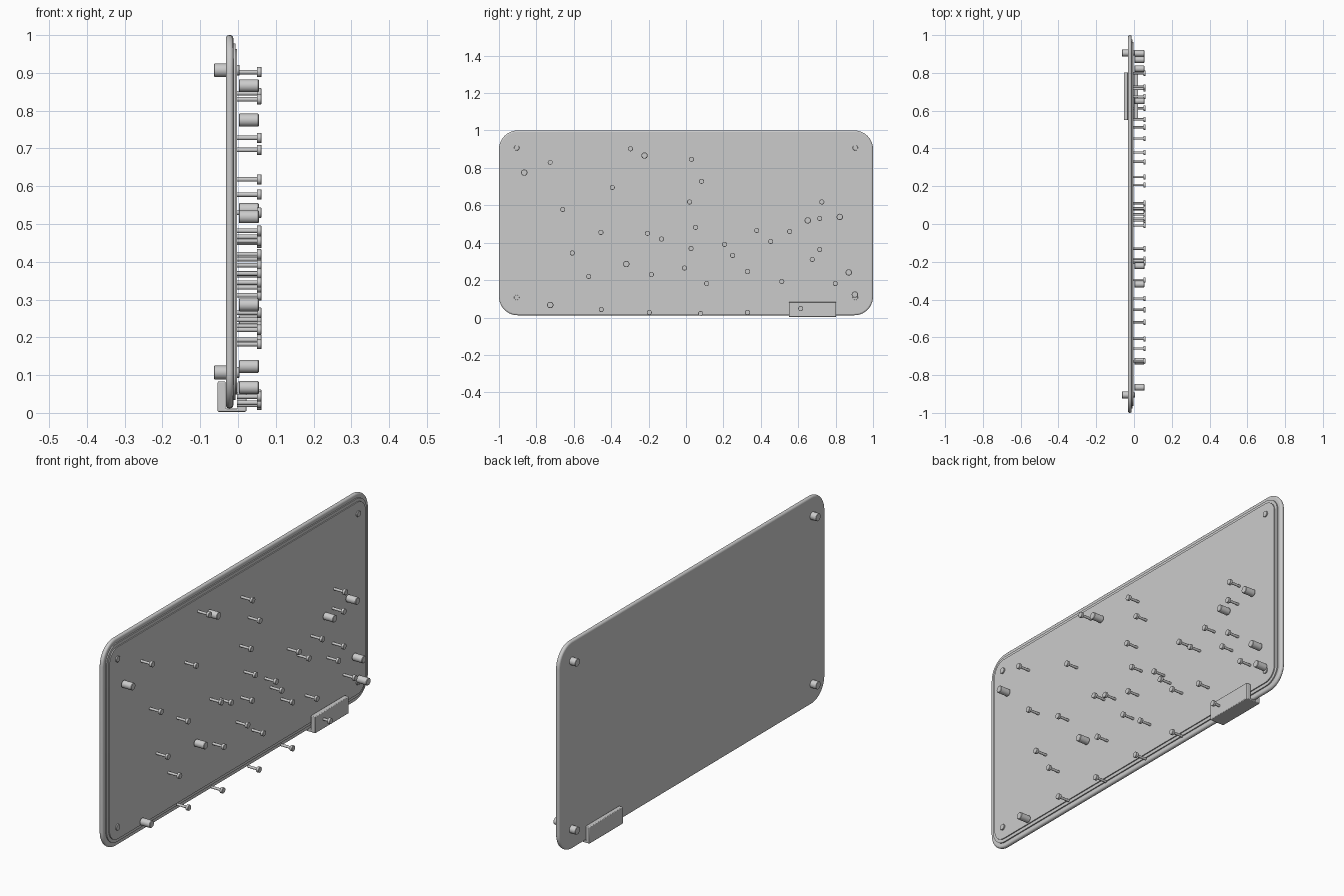
import bpy, math
from mathutils import Vector

if "Cube" in bpy.data.objects:
    bpy.data.objects.remove(bpy.data.objects["Cube"])

AX = math.pi / 2
PX = 186.7  # reference units per metre for the pin layout


def smooth(o):
    bpy.ops.object.select_all(action='DESELECT')
    o.select_set(True)
    bpy.context.view_layer.objects.active = o
    bpy.ops.object.shade_smooth_by_angle(angle=math.radians(35))


def extrude(name, pts, depth, to3d, bevel=0, seg=3):
    """Closed 2D outline extruded through a depth range, mapped to 3D."""
    n = len(pts)
    verts = [to3d(a, b, d) for d in depth for a, b in pts]
    faces = [tuple(range(n))[::-1], tuple(range(n, 2 * n))]
    faces += [(i, (i + 1) % n, n + (i + 1) % n, n + i) for i in range(n)]
    me = bpy.data.meshes.new(name)
    me.from_pydata(verts, [], faces)
    o = bpy.data.objects.new(name, me)
    bpy.context.collection.objects.link(o)
    if bevel:
        m = o.modifiers.new("bevel", 'BEVEL')
        m.width, m.segments = bevel, seg
        m.limit_method, m.angle_limit = 'ANGLE', math.radians(40)
    smooth(o)
    return o


def plate(name, inset, x0, x1, bevel=0):
    """Rounded rectangular slab standing in the yz plane."""
    y, z0, z1, r = 1 - inset, 0.012 + inset, 1 - inset, 0.1 - inset
    pts = []
    for k, (cy, cz) in enumerate([(y - r, z1 - r), (r - y, z1 - r),
                                  (r - y, z0 + r), (y - r, z0 + r)]):
        for i in range(11):
            a = AX * (k + i / 10)
            pts.append((cy + r * math.cos(a), cz + r * math.sin(a)))
    return extrude(name, pts, (x0, x1), lambda a, b, d: (d, a, b), bevel)


def lathe(name, profile, y, z, n=24):
    """Turned part on an axis along x; profile is (x, radius) pairs."""
    verts = [(x, r * math.cos(2 * math.pi * i / n), r * math.sin(2 * math.pi * i / n))
             for x, r in profile for i in range(n)]
    faces = [tuple(range(n))[::-1], tuple(range((len(profile) - 1) * n, len(profile) * n))]
    for k in range(len(profile) - 1):
        faces += [(k * n + i, k * n + (i + 1) % n, (k + 1) * n + (i + 1) % n, (k + 1) * n + i)
                  for i in range(n)]
    me = bpy.data.meshes.new(name)
    me.from_pydata(verts, [], faces)
    o = bpy.data.objects.new(name, me)
    o.location = (0, y, z)
    bpy.context.collection.objects.link(o)
    smooth(o)


# Board: rounded backing with two stepped front layers
plate("board_back", 0, -0.032, -0.0125, 0.008)
plate("board_rim", 0.022, -0.014, -0.007)
plate("board_panel", 0.037, -0.010, -0.002)

# Wall standoffs through the corners
for y in (-0.905, 0.905):
    for z in (0.107, 0.907):
        lathe("standoff", [(-0.063, 0.017), (-0.062, 0.018), (-0.03, 0.018)], y, z)
        lathe("standoff_cap", [(-0.004, 0.014), (0.003, 0.014), (0.004, 0.013)], y, z)

# U-shaped clip holding the lower edge
clip = [(-0.054, 0.003), (0.022, 0.003), (0.022, 0.083), (-0.001, 0.083),
        (-0.001, 0.011), (-0.033, 0.011), (-0.033, 0.083), (-0.054, 0.083)]
extrude("edge_clip", clip, (0.803, 0.55), lambda a, b, d: (a, d, b), 0.003, 2)

# Large round pegs (y, z)
pegs = [(-.865, .775), (-.726, .067), (-.319, .286), (-.222, .866),
        (.651, .519), (.822, .538), (.87, .241), (.903, .123)]
for y, z in pegs:
    lathe("peg", [(0.002, 0.015), (0.004, 0.017), (0.053, 0.017), (0.055, 0.015)], y, z)

# Headed pins (y, z)
pins = [(-.726, .83), (-.297, .902), (-.394, .696), (-.659, .578), (-.455, .455),
        (-.608, .345), (-.52, .22), (-.206, .45), (-.131, .42), (-.185, .23),
        (.029, .846), (.083, .728), (.019, .618), (.051, .482), (.027, .369),
        (-.008, .265), (.11, .182), (.206, .391), (.249, .332), (.329, .246),
        (.378, .466), (.453, .407), (.512, .193), (.554, .46), (.715, .53),
        (.726, .618), (.715, .364), (.675, .311), (.798, .182), (-.453, .043),
        (-.196, .027), (.078, .021), (.329, .027), (.613, .048)]
for y, z in pins:
    lathe("pin", [(-0.002, 0.006), (0.05, 0.006), (0.05, 0.0135),
                  (0.061, 0.0135), (0.062, 0.0125)], y, z, 16)
